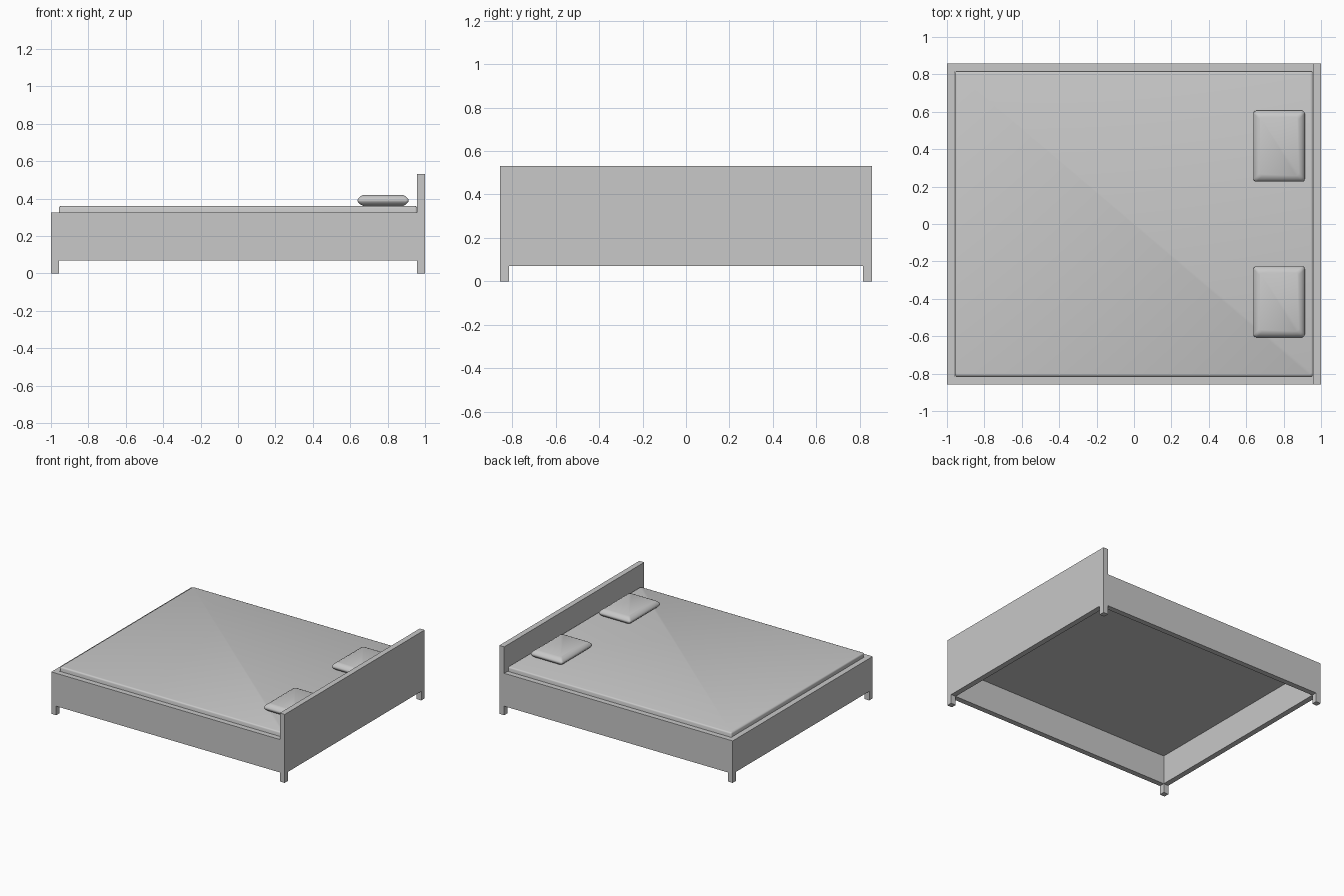
import bpy, bmesh, math

if "Cube" in bpy.data.objects:
    bpy.data.objects.remove(bpy.data.objects["Cube"])

GREY = bpy.data.materials.new("light_grey")
GREY.diffuse_color = (0.58, 0.58, 0.58, 1)
GREY.use_nodes = True
GREY.node_tree.nodes["Principled BSDF"].inputs["Base Color"].default_value = GREY.diffuse_color

HX, HY = 1.0, 0.857      # half length and half width of the bed
T = 0.042                # board and leg thickness
LEG, RAIL = 0.07, 0.325  # leg height and rail top


def finish(name, bm, smooth=False):
    bmesh.ops.recalc_face_normals(bm, faces=bm.faces)
    mesh = bpy.data.meshes.new(name)
    bm.to_mesh(mesh)
    bm.free()
    obj = bpy.data.objects.new(name, mesh)
    bpy.context.collection.objects.link(obj)
    mesh.materials.append(GREY)
    if smooth:
        bpy.ops.object.select_all(action='DESELECT')
        obj.select_set(True)
        bpy.context.view_layer.objects.active = obj
        bpy.ops.object.shade_smooth_by_angle(angle=math.radians(50))
    return obj


def loft(name, loops, smooth=False):
    """Skin equal-length point loops and cap both ends."""
    bm = bmesh.new()
    rings = [[bm.verts.new(p) for p in loop] for loop in loops]
    for a, b in zip(rings, rings[1:]):
        for i in range(len(a)):
            j = (i + 1) % len(a)
            bm.faces.new((a[i], a[j], b[j], b[i]))
    bm.faces.new(rings[0])
    bm.faces.new(rings[-1])
    return finish(name, bm, smooth)


def end_board(name, x0, x1, top):
    """Board with two legs, cut from one profile."""
    yi = HY - T
    profile = [(-HY, 0), (-yi, 0), (-yi, LEG), (yi, LEG),
               (yi, 0), (HY, 0), (HY, top), (-HY, top)]
    return loft(name, [[(x, y, z) for y, z in profile] for x in (x0, x1)])


def rounded_rect(cx, cy, hx, hy, r, z, steps=4):
    pts = []
    for q, (sx, sy) in enumerate([(1, 1), (-1, 1), (-1, -1), (1, -1)]):
        for s in range(steps + 1):
            a = (q + s / steps) * math.pi / 2
            pts.append((cx + sx * (hx - r) + r * math.cos(a),
                        cy + sy * (hy - r) + r * math.sin(a), z))
    return pts


def cushion(name, cx, cy, hx, hy, r, levels):
    """Soft block; levels are (height, inset) pairs."""
    return loft(name, [rounded_rect(cx, cy, hx - i, hy - i, r, z)
                       for z, i in levels], smooth=True)


# Headboard and footboard with their legs
end_board("headboard", HX - T, HX, 0.53)
end_board("footboard", -HX, -HX + T, RAIL)

# Side rails between the end boards
for side, s in (("front", -1), ("back", 1)):
    rect = [(s * (HY - T), LEG), (s * HY, LEG), (s * HY, RAIL), (s * (HY - T), RAIL)]
    loft(side + "_side_rail", [[(x, y, z) for y, z in rect] for x in (-HX + T, HX - T)])

# Mattress filling the frame, open underneath
cushion("mattress", 0, 0, HX - T, HY - T, 0.012,
        [(0.295, 0), (0.350, 0), (0.357, 0.003), (0.360, 0.010)])

# Two pillows
for side, s in (("front", -1), ("back", 1)):
    cushion(side + "_pillow", 0.776, s * 0.416, 0.137, 0.19, 0.015,
            [(0.360, 0.032), (0.368, 0.016), (0.382, 0.002), (0.390, 0),
             (0.398, 0.002), (0.412, 0.016), (0.420, 0.032)])
